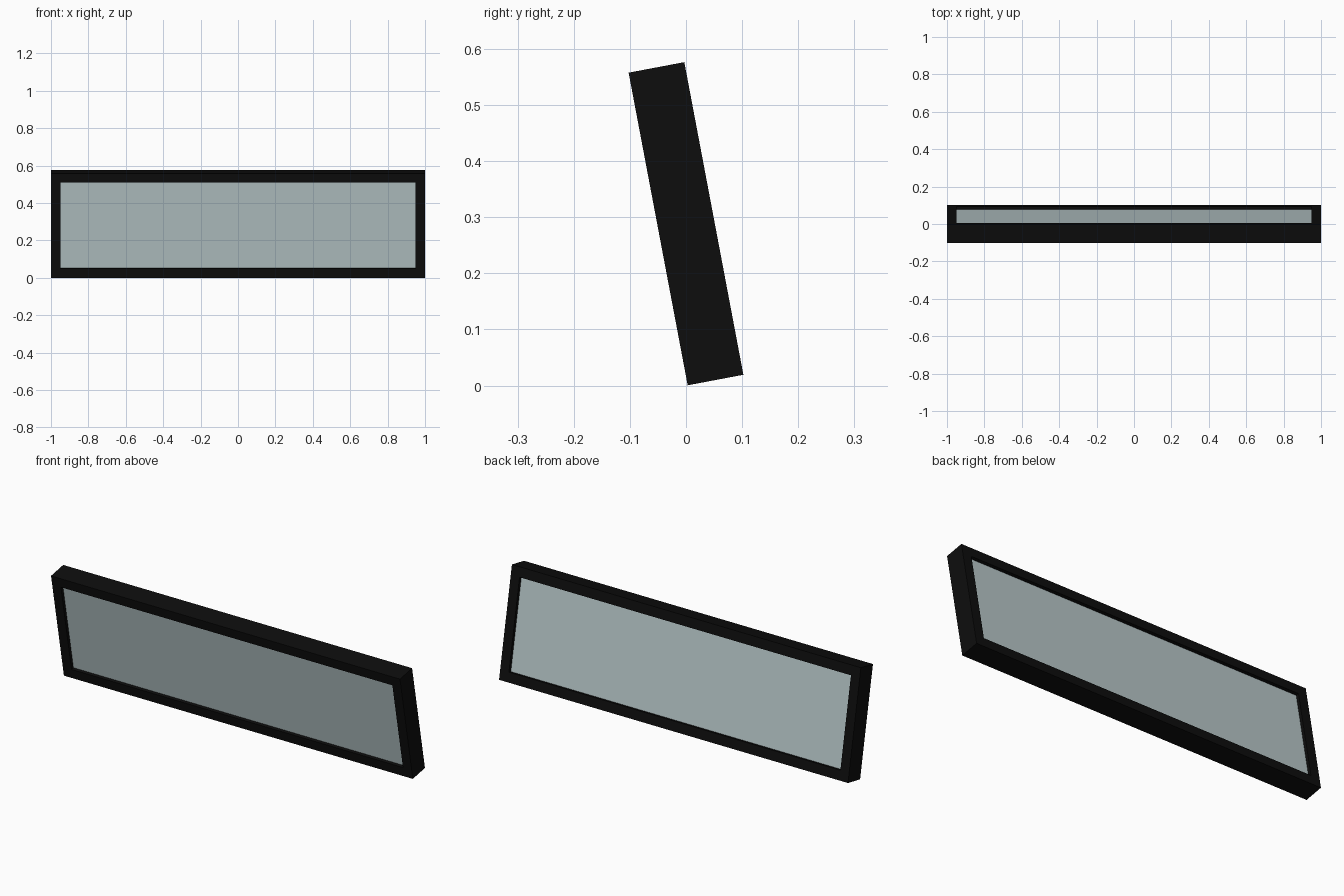
import bpy, bmesh
from math import radians

if "Cube" in bpy.data.objects:
    bpy.data.objects.remove(bpy.data.objects["Cube"])

W, H, D = 2.0, 0.567, 0.101      # overall panel size
BORDER = 0.05                    # frame width
RECESS = 0.016                   # pane set back from both frame faces
TILT = radians(10.7)
CENTRE = (0, 0, 0.2885)


def material(name, colour):
    m = bpy.data.materials.new(name)
    m.diffuse_color = colour
    m.use_nodes = True
    m.node_tree.nodes["Principled BSDF"].inputs["Base Color"].default_value = m.diffuse_color
    return m


def finish(name, bm, mat):
    bmesh.ops.recalc_face_normals(bm, faces=bm.faces)
    mesh = bpy.data.meshes.new(name)
    bm.to_mesh(mesh)
    bm.free()
    obj = bpy.data.objects.new(name, mesh)
    mesh.materials.append(mat)
    obj.location = CENTRE
    obj.rotation_euler.x = TILT
    bpy.context.collection.objects.link(obj)
    return obj


def rectangle(bm, w, h, y):
    return [bm.verts.new((sx * w / 2, y, sz * h / 2))
            for sx, sz in ((-1, -1), (1, -1), (1, 1), (-1, 1))]


black = material("black", (0.004, 0.004, 0.004, 1))
pale = material("pale_glass", (0.49, 0.59, 0.6, 1))

# Mitred frame: flat ring extruded through its depth
bm = bmesh.new()
outer = rectangle(bm, W, H, -D / 2)
inner = rectangle(bm, W - 2 * BORDER, H - 2 * BORDER, -D / 2)
ring = [bm.faces.new((outer[i], outer[(i + 1) % 4], inner[(i + 1) % 4], inner[i]))
        for i in range(4)]
ext = bmesh.ops.extrude_face_region(bm, geom=ring, use_keep_orig=True)
bmesh.ops.translate(bm, vec=(0, D, 0),
                    verts=[g for g in ext["geom"] if isinstance(g, bmesh.types.BMVert)])
finish("window_frame", bm, black)

# Glass pane filling the opening
bm = bmesh.new()
bmesh.ops.create_cube(bm, size=1)
bmesh.ops.scale(bm, vec=(W - 2 * BORDER, D - 2 * RECESS, H - 2 * BORDER), verts=bm.verts)
finish("glass_pane", bm, pale)
